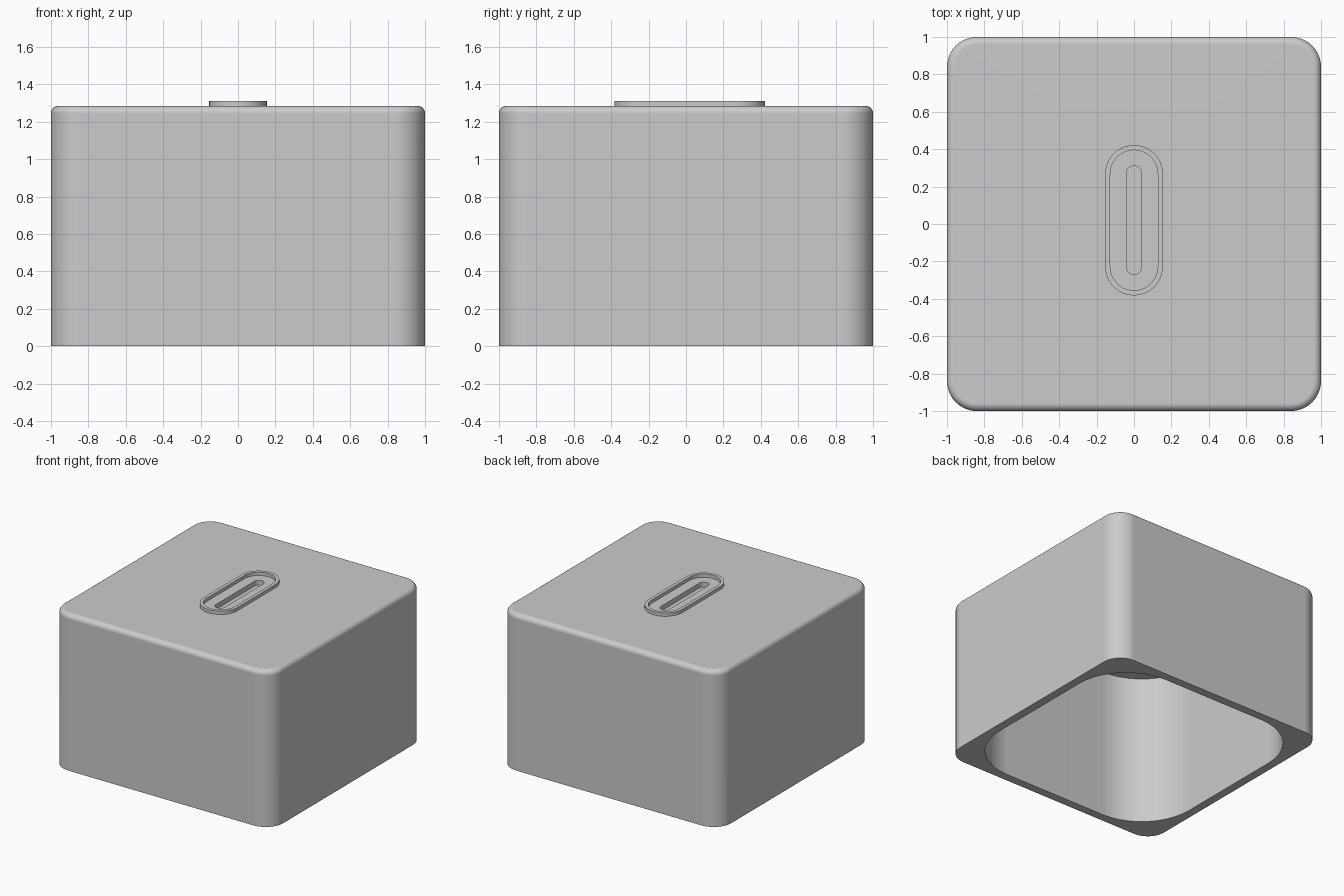
import bpy
import bmesh
from math import sin, cos, pi, radians

default = bpy.data.objects.get("Cube")
if default:
    bpy.data.objects.remove(default, do_unlink=True)

# Single grey material
grey = bpy.data.materials.new("plain grey")
grey.use_nodes = True
colour = (0.6, 0.6, 0.6, 1)
grey.diffuse_color = colour
grey.node_tree.nodes["Principled BSDF"].inputs["Base Color"].default_value = colour

STEPS = 10  # segments per rounded corner


def rounded_loop(bm, hx, hy, r, z, y0=0.0):
    """Ring of vertices around a rounded rectangle."""
    verts = []
    for k, (sx, sy) in enumerate([(1, 1), (-1, 1), (-1, -1), (1, -1)]):
        for i in range(STEPS + 1):
            a = (k + i / STEPS) * pi / 2
            x = sx * (hx - r) + r * cos(a)
            y = sy * (hy - r) + r * sin(a)
            verts.append(bm.verts.new((x, y + y0, z)))
    return verts


def loft(name, sections, closed=False):
    """Skin a list of rounded sections, capped or joined end to start."""
    bm = bmesh.new()
    loops = [rounded_loop(bm, *s) for s in sections]
    pairs = list(zip(loops, loops[1:]))
    if closed:
        pairs.append((loops[-1], loops[0]))
    else:
        bm.faces.new(loops[0])
        bm.faces.new(loops[-1])
    for a, b in pairs:
        for i in range(len(a)):
            j = (i + 1) % len(a)
            bm.faces.new((a[i], a[j], b[j], b[i]))
    bmesh.ops.remove_doubles(bm, verts=bm.verts, dist=1e-5)
    bmesh.ops.recalc_face_normals(bm, faces=bm.faces)
    mesh = bpy.data.meshes.new(name)
    bm.to_mesh(mesh)
    bm.free()
    mesh.materials.append(grey)
    obj = bpy.data.objects.new(name, mesh)
    bpy.context.collection.objects.link(obj)
    bpy.ops.object.select_all(action="DESELECT")
    obj.select_set(True)
    bpy.context.view_layer.objects.active = obj
    bpy.ops.object.shade_smooth_by_angle(angle=radians(35))
    weighted = obj.modifiers.new("even shading", "WEIGHTED_NORMAL")
    weighted.keep_sharp = True
    return obj


TOP, CEILING, EDGE, CORNER = 1.285, 1.24, 0.04, 0.16
PORT_Y = 0.02

# Hollow housing: cavity, rim, outer wall, rounded top edge, blind slot
sections = [(0.93, 0.93, 0.46, CEILING), (0.93, 0.93, 0.46, 0), (1, 1, CORNER, 0)]
for i in range(7):
    a = i / 6 * pi / 2
    inset = EDGE * (1 - cos(a))
    sections.append((1 - inset, 1 - inset, CORNER - inset, TOP - EDGE + EDGE * sin(a)))
sections += [(0.04, 0.29, 0.04, TOP, PORT_Y), (0.04, 0.29, 0.04, CEILING + 0.005, PORT_Y)]
loft("housing", sections)

# Raised collar around the slot
collar = [(0.154, 0.402, 0.154), (0.127, 0.375, 0.127)]
loft("slot_collar", [(*collar[0], TOP - 0.005, PORT_Y), (*collar[0], 1.312, PORT_Y),
                     (*collar[1], 1.312, PORT_Y), (*collar[1], TOP - 0.005, PORT_Y)], closed=True)
